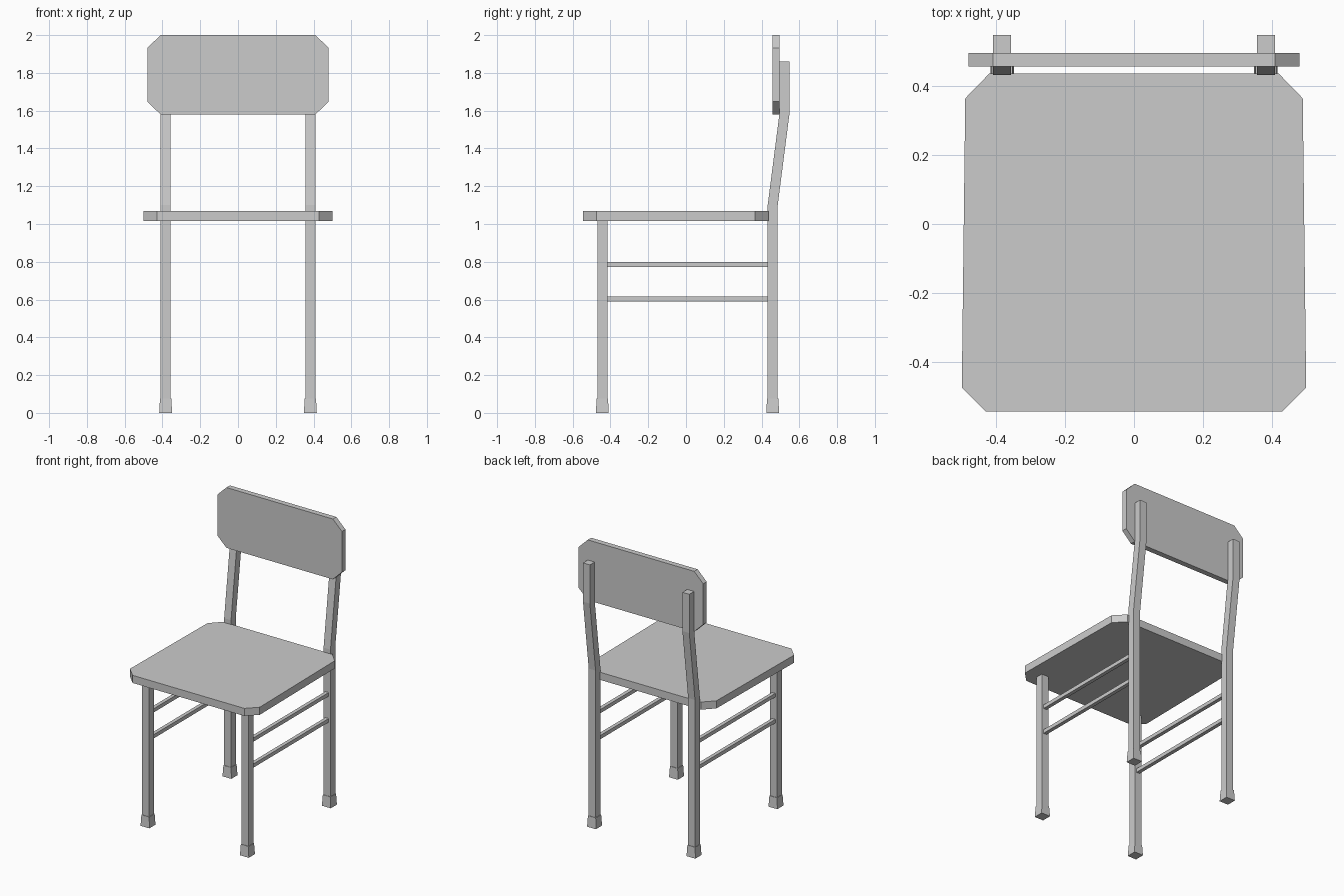
import bpy, bmesh
from mathutils import Vector

if "Cube" in bpy.data.objects:
    bpy.data.objects.remove(bpy.data.objects["Cube"])


def loft(name, rings, mirror=False):
    """Solid skinned through matching rings of points, capped at both ends."""
    bm = bmesh.new()
    loops = [[bm.verts.new(p) for p in ring] for ring in rings]
    n = len(loops[0])
    for a, b in zip(loops, loops[1:]):
        for i in range(n):
            j = (i + 1) % n
            bm.faces.new((a[i], a[j], b[j], b[i]))
    bm.faces.new(loops[0][::-1])
    bm.faces.new(loops[-1])
    bmesh.ops.recalc_face_normals(bm, faces=bm.faces)
    mesh = bpy.data.meshes.new(name)
    bm.to_mesh(mesh)
    bm.free()
    obj = bpy.data.objects.new(name, mesh)
    bpy.context.collection.objects.link(obj)
    if mirror:
        obj.modifiers.new("Mirror", 'MIRROR').use_axis[0] = True
    return obj


def square(x, y, z, h):
    """Horizontal square ring with half width h."""
    return [(x + a * h, y + b * h, z) for a, b in ((-1, -1), (1, -1), (1, 1), (-1, 1))]


def symmetric(half):
    """Close a right-hand half outline with its mirror image."""
    return half + [(-x, v) for x, v in reversed(half)]


LEG_X, LEG_H = 0.383, 0.0265
FRONT_Y, BACK_Y, TOP_Y = -0.443, 0.459, 0.522

# Seat: slightly tapered board with clipped corners
outline = symmetric([(0.43, -0.545), (0.50, -0.475), (0.49, 0.365), (0.42, 0.437)])
loft("seat", [[(x, y, z) for x, y in outline] for z in (1.017, 1.07)])

# Backrest: upright board with clipped corners
outline = symmetric([(0.41, 1.58), (0.48, 1.648), (0.48, 1.932), (0.41, 2.0)])
loft("backrest", [[(x, y, z) for x, z in outline] for y in (0.458, 0.496)])

# Legs: straight in front, bent above the seat at the back
loft("front_leg", [square(LEG_X, FRONT_Y, z, LEG_H) for z in (0.05, 1.02)], True)
back_path = [(BACK_Y, 0.05), (BACK_Y, 1.10), (TOP_Y, 1.59), (TOP_Y, 1.86)]
loft("back_leg", [square(LEG_X, y, z, LEG_H) for y, z in back_path], True)

# Feet: slightly flared caps
for name, y in (("front_foot", FRONT_Y), ("back_foot", BACK_Y)):
    loft(name, [square(LEG_X, y, 0, 0.034), square(LEG_X, y, 0.076, 0.030)], True)

# Side rungs joining front and back legs
for name, z in (("upper_rung", 0.785), ("lower_rung", 0.604)):
    h = 0.013
    loft(name, [[(LEG_X + a * h, y, z + b * h)
                 for a, b in ((-1, -1), (1, -1), (1, 1), (-1, 1))]
                for y in (FRONT_Y + 0.02, BACK_Y - 0.02)], True)
